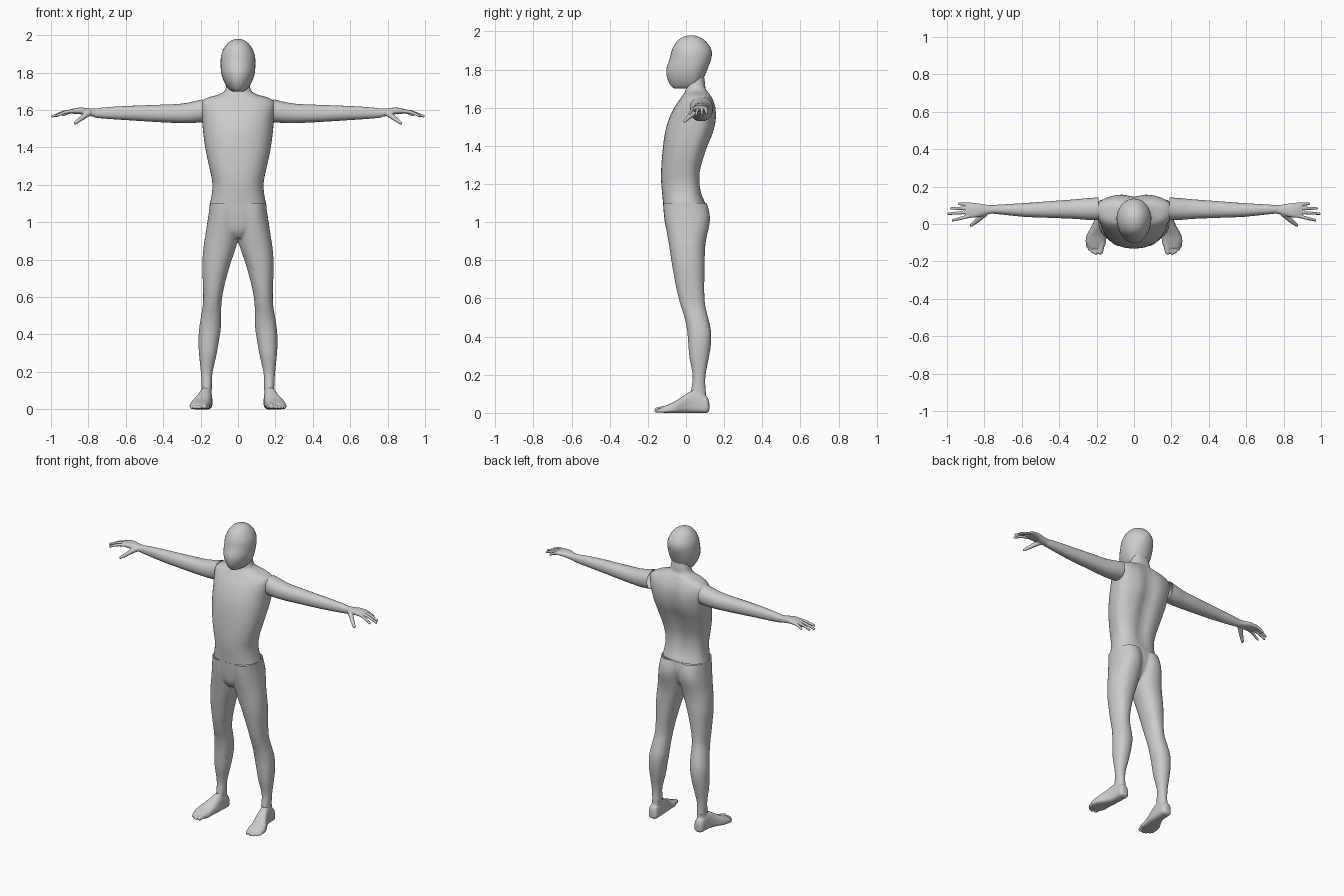
import bpy, bmesh, math
from mathutils import Vector


def spline(secs, sub):
    """Catmull-Rom interpolation of section parameters."""
    out = []
    for i in range(len(secs) - 1):
        p0, p1 = secs[max(i - 1, 0)], secs[i]
        p2, p3 = secs[i + 1], secs[min(i + 2, len(secs) - 1)]
        for k in range(sub):
            t = k / sub
            out.append([0.5 * (2 * b + (c - a) * t + (2 * a - 5 * b + 4 * c - d) * t * t
                               + (3 * b - a - 3 * c + d) * t ** 3)
                        for a, b, c, d in zip(p0, p1, p2, p3)])
    return out + [list(secs[-1])]


def loft(bm, axis, secs, n=32, sub=4, caps=True, p=2.2, side=0.5):
    """Sections: (position, u0, u1, v0, v1[, height of the widest point in v])."""
    secs = [s if len(s) > 5 else (*s, s[3] + side * (s[4] - s[3])) for s in secs]
    rings = []
    for t, u0, u1, v0, v1, vs in spline(secs, sub):
        ring = []
        for i in range(n):
            c, s = math.cos(2 * math.pi * i / n), math.sin(2 * math.pi * i / n)
            u = (u0 + u1) / 2 + (u1 - u0) / 2 * math.copysign(abs(c) ** (2 / p), c)
            v = vs + (v1 - vs if s > 0 else v0 - vs) * abs(s) ** (2 / p)
            co = {'x': (t, u, v), 'y': (u, t, v), 'z': (u, v, t)}[axis]
            ring.append(bm.verts.new(co))
        rings.append(ring)
    for a, b in zip(rings, rings[1:]):
        for i in range(n):
            j = (i + 1) % n
            bm.faces.new((a[i], a[j], b[j], b[i]))
    if caps:
        bm.faces.new(rings[0])
        bm.faces.new(rings[-1])


def digit(bm, pts, r0, r1):
    """Tapered rounded finger or toe: a chain of overlapping balls."""
    path = spline(pts, 6)
    for i, co in enumerate(path):
        r = r0 + (r1 - r0) * i / (len(path) - 1)
        ret = bmesh.ops.create_icosphere(bm, subdivisions=2, radius=r)
        bmesh.ops.translate(bm, verts=ret['verts'], vec=Vector(co))


def finish(name, bm, mirror=None, voxel=0, smooth=3, cuts=()):
    """Make the object; optionally fuse its volumes, trim seams and mirror it."""
    bmesh.ops.recalc_face_normals(bm, faces=bm.faces)
    me = bpy.data.meshes.new(name)
    bm.to_mesh(me)
    bm.free()
    ob = bpy.data.objects.new(name, me)
    bpy.context.collection.objects.link(ob)
    bpy.context.view_layer.objects.active = ob

    def apply(kind, **kw):
        m = ob.modifiers.new(kind, kind)
        for k, v in kw.items():
            setattr(m, k, v)
        bpy.ops.object.modifier_apply(modifier=m.name)

    if mirror == 'first':
        apply('MIRROR', use_mirror_merge=False)
    if voxel:
        apply('REMESH', mode='VOXEL', voxel_size=voxel)
        apply('SMOOTH', factor=0.5, iterations=smooth)
    for co, no in cuts:
        b = bmesh.new()
        b.from_mesh(ob.data)
        bmesh.ops.bisect_plane(b, geom=b.verts[:] + b.edges[:] + b.faces[:],
                               plane_co=co, plane_no=no, clear_outer=True)
        b.to_mesh(ob.data)
        b.free()
    if mirror == 'last':
        apply('MIRROR', use_mirror_merge=False)
    ob.data.shade_smooth()
    return ob


# Head
bm = bmesh.new()
loft(bm, 'z', [(z, -w, w, f, b, 0.03) for z, w, f, b in [
    (1.70, .03, -.06, .045), (1.713, .05, -.077, .07), (1.75, .074, -.097, .09),
    (1.80, .09, -.103, .112), (1.86, .093, -.085, .133), (1.90, .088, -.075, .134),
    (1.935, .072, -.058, .116), (1.96, .052, -.035, .09), (1.975, .028, -.005, .06),
    (1.98, .004, .026, .034)]], p=2.0)
finish("head", bm)

# Torso and neck, with a shallow groove along the spine
bm = bmesh.new()
loft(bm, 'z', [(z, -w, w, f, b, s) for z, w, f, b, s in [
    (1.10, .15, -.12, .10, 0), (1.15, .14, -.125, .085, 0), (1.21, .137, -.13, .077, 0),
    (1.28, .15, -.13, .082, 0), (1.38, .172, -.122, .112, .02), (1.47, .185, -.11, .147, .05),
    (1.54, .192, -.09, .161, .07), (1.60, .2, -.062, .158, .08), (1.64, .198, -.035, .145, .08),
    (1.665, .165, -.018, .132, .075), (1.682, .105, -.006, .122, .065),
    (1.705, .07, 0, .106, .055), (1.76, .06, .005, .095, .05)]], n=48, caps=False, p=2.4)
for v in bm.verts:
    if v.co.y > .05:
        fade = max(0, 1 - abs(v.co.z - 1.42) / .3)
        v.co.y -= .022 * fade ** .5 * math.exp(-(v.co.x / .045) ** 2)
finish("torso", bm)

# Hips and legs fused into one skin
LEG = [(.04, .145, .197, .03, .108), (.11, .14, .194, .026, .104), (.19, .137, .198, .035, .102),
       (.29, .115, .208, .018, .12), (.36, .103, .211, .012, .131), (.43, .092, .208, .006, .131),
       (.50, .09, .197, -.008, .116), (.57, .088, .187, -.03, .1), (.65, .075, .187, -.05, .096),
       (.77, .043, .191, -.072, .098), (.86, .012, .185, -.086, .1), (.92, -.002, .176, -.096, .108),
       (1.0, -.01, .164, -.11, .125), (1.06, -.01, .155, -.117, .121), (1.13, -.01, .148, -.12, .098)]
bm = bmesh.new()
loft(bm, 'z', LEG)
loft(bm, 'z', [(.915, -.03, .03, -.075, .05), (.96, -.09, .09, -.103, .085),
               (1.04, -.14, .14, -.116, .108), (1.13, -.146, .146, -.122, .097)], p=2.4)
finish("hips_and_legs", bm, mirror='first', voxel=.007, smooth=4,
       cuts=[((0, 0, 1.10), (0, 0, 1)), ((0, 0, .115), (0, 0, -1))])

# Feet with ankles and toes
bm = bmesh.new()
loft(bm, 'z', LEG[:3])
loft(bm, 'y', [(.122, .155, .185, .012, .055), (.11, .14, .2, 0, .085), (.07, .137, .204, -.001, .11),
               (.03, .138, .21, -.001, .115), (-.01, .14, .226, -.001, .092),
               (-.06, .147, .253, -.001, .06), (-.10, .15, .258, -.001, .042),
               (-.13, .165, .24, .002, .03)], side=.3, p=2.6)
for x0, x, y, r in [(.17, .18, -.15, .015), (.197, .204, -.155, .011), (.215, .222, -.147, .0105),
                    (.23, .237, -.134, .01), (.243, .248, -.118, .0095)]:
    digit(bm, [(x0, y + .05, r + .008), (x, y, r)], r * 1.15, r)
finish("feet", bm, mirror='last', voxel=.004, cuts=[((0, 0, .115), (0, 0, 1))])

# Arms
bm = bmesh.new()
loft(bm, 'x', [(.19, .02, .142, 1.535, 1.657), (.25, .022, .138, 1.53, 1.643),
               (.31, .027, .132, 1.53, 1.633), (.42, .032, .124, 1.535, 1.628),
               (.58, .038, .112, 1.545, 1.622), (.70, .05, .105, 1.553, 1.615),
               (.77, .057, .1, 1.56, 1.607)], caps=False)
finish("arms", bm, mirror='last')

# Hands: palm, four fingers and a thumb
bm = bmesh.new()
loft(bm, 'x', [(.745, .058, .1, 1.561, 1.606), (.79, .05, .103, 1.567, 1.608),
               (.84, .036, .111, 1.577, 1.613), (.88, .035, .114, 1.58, 1.608),
               (.90, .042, .108, 1.584, 1.602)], p=2.5)
for y0, y1, x1, z1 in [(.044, .02, .968, 1.57), (.064, .055, .991, 1.567),
                       (.085, .083, .977, 1.568), (.104, .108, .935, 1.573)]:
    x0 = .875
    digit(bm, [(x0, y0, 1.595), ((x0 + x1) / 2, (y0 + y1) / 2, 1.588), (x1, y1, z1)], .0115, .0075)
digit(bm, [(.80, .055, 1.583), (.835, .022, 1.557), (.87, -.006, 1.531)], .018, .009)
finish("hands", bm, mirror='last', voxel=.003, cuts=[((.76, 0, 0), (-1, 0, 0))])
